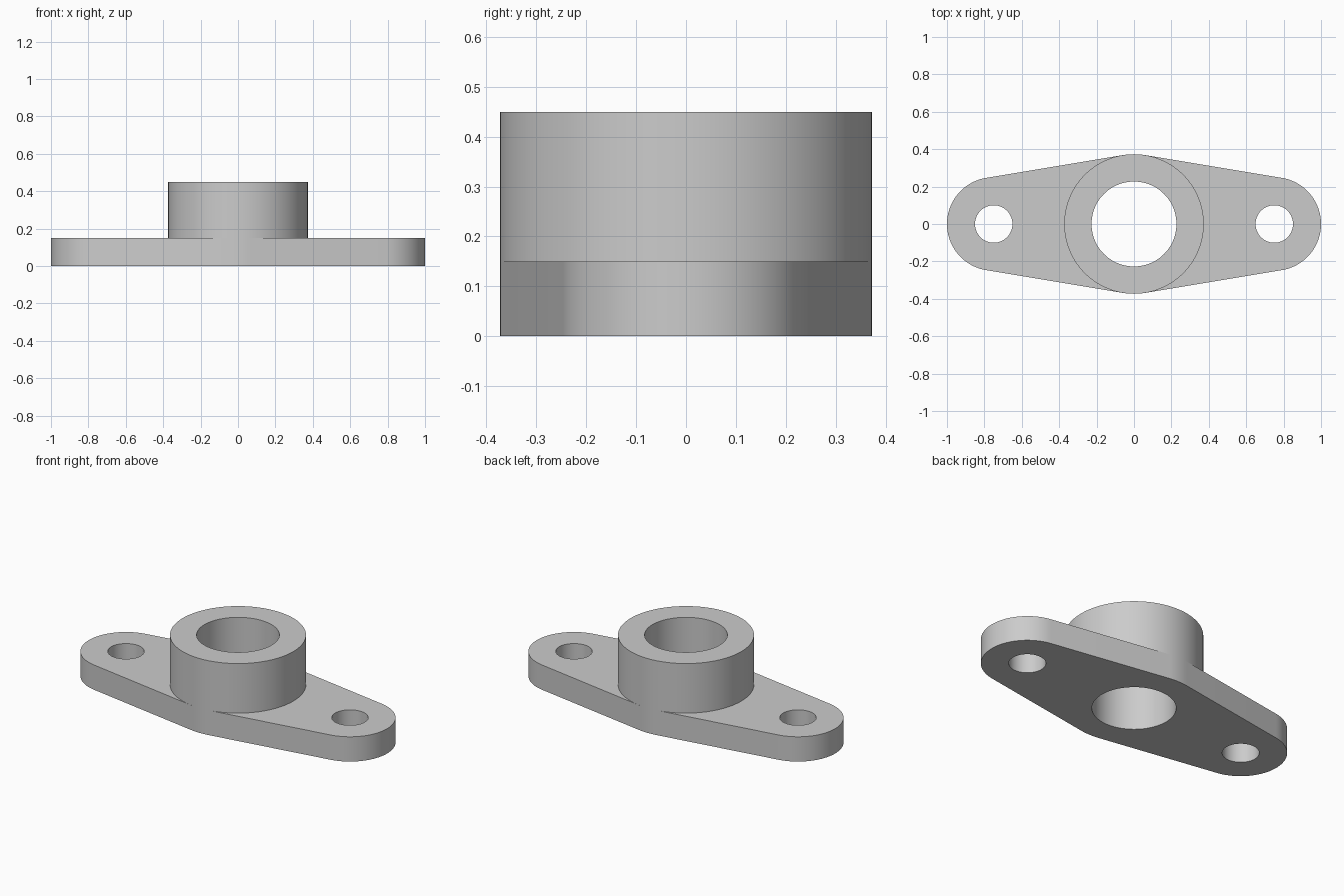
import bpy, bmesh
from math import asin, cos, sin, pi, radians

if "Cube" in bpy.data.objects:
    bpy.data.objects.remove(bpy.data.objects["Cube"])

BOSS_R, BORE_R = 0.373, 0.227
END_X, END_R, HOLE_R = 0.75, 0.25, 0.1
PLATE_H, TOP_H = 0.15, 0.45

# Single machined metal colour
metal = bpy.data.materials.new("plain grey metal")
metal.use_nodes = True
grey = (0.6, 0.6, 0.6, 1)
metal.diffuse_color = grey
metal.node_tree.nodes["Principled BSDF"].inputs["Base Color"].default_value = grey


def arc(x, radius, start, end, steps):
    return [(x + radius * cos(start + (end - start) * i / steps),
             radius * sin(start + (end - start) * i / steps))
            for i in range(steps + 1)]


def circle(x, radius, steps=96):
    return arc(x, radius, 0, 2 * pi, steps)[:-1]


def extrude_loops(name, loops, z0, z1, keep_bottom=True):
    """Fill an outline with holes and extrude it into a solid."""
    bm = bmesh.new()
    for loop in loops:
        verts = [bm.verts.new((x, y, z0)) for x, y in loop]
        for a, b in zip(verts, verts[1:] + verts[:1]):
            bm.edges.new((a, b))
    bmesh.ops.triangle_fill(bm, edges=bm.edges[:], use_beauty=True)
    bottom = bm.faces[:]
    result = bmesh.ops.extrude_face_region(bm, geom=bottom, use_keep_orig=True)
    top = [v for v in result["geom"] if isinstance(v, bmesh.types.BMVert)]
    bmesh.ops.translate(bm, verts=top, vec=(0, 0, z1 - z0))
    bmesh.ops.recalc_face_normals(bm, faces=bm.faces[:])
    if not keep_bottom:
        hidden = [f for f in bm.faces if f.normal.z < -0.5]
        bmesh.ops.delete(bm, geom=hidden, context='FACES')
    mesh = bpy.data.meshes.new(name)
    bm.to_mesh(mesh)
    bm.free()
    mesh.materials.append(metal)
    obj = bpy.data.objects.new(name, mesh)
    bpy.context.collection.objects.link(obj)
    bpy.ops.object.select_all(action='DESELECT')
    obj.select_set(True)
    bpy.context.view_layer.objects.active = obj
    bpy.ops.object.shade_smooth_by_angle(angle=radians(30))
    return obj


# Flange outline: rounded ends joined to the central arc by tangent lines
tilt = asin((BOSS_R - END_R) / END_X)
a = pi / 2 - tilt
outline = (arc(END_X, END_R, -a, a, 48)
           + arc(0, BOSS_R, a, pi - a, 8)
           + arc(-END_X, END_R, pi - a, pi + a, 48)
           + arc(0, BOSS_R, pi + a, 2 * pi - a, 8))

# Flange plate with bore and two bolt holes
extrude_loops("flange_plate",
              [outline, circle(0, BORE_R), circle(END_X, HOLE_R), circle(-END_X, HOLE_R)],
              0, PLATE_H)

# Raised boss, open underneath where it meets the plate
extrude_loops("central_boss", [circle(0, BOSS_R), circle(0, BORE_R)],
              PLATE_H, TOP_H, keep_bottom=False)
